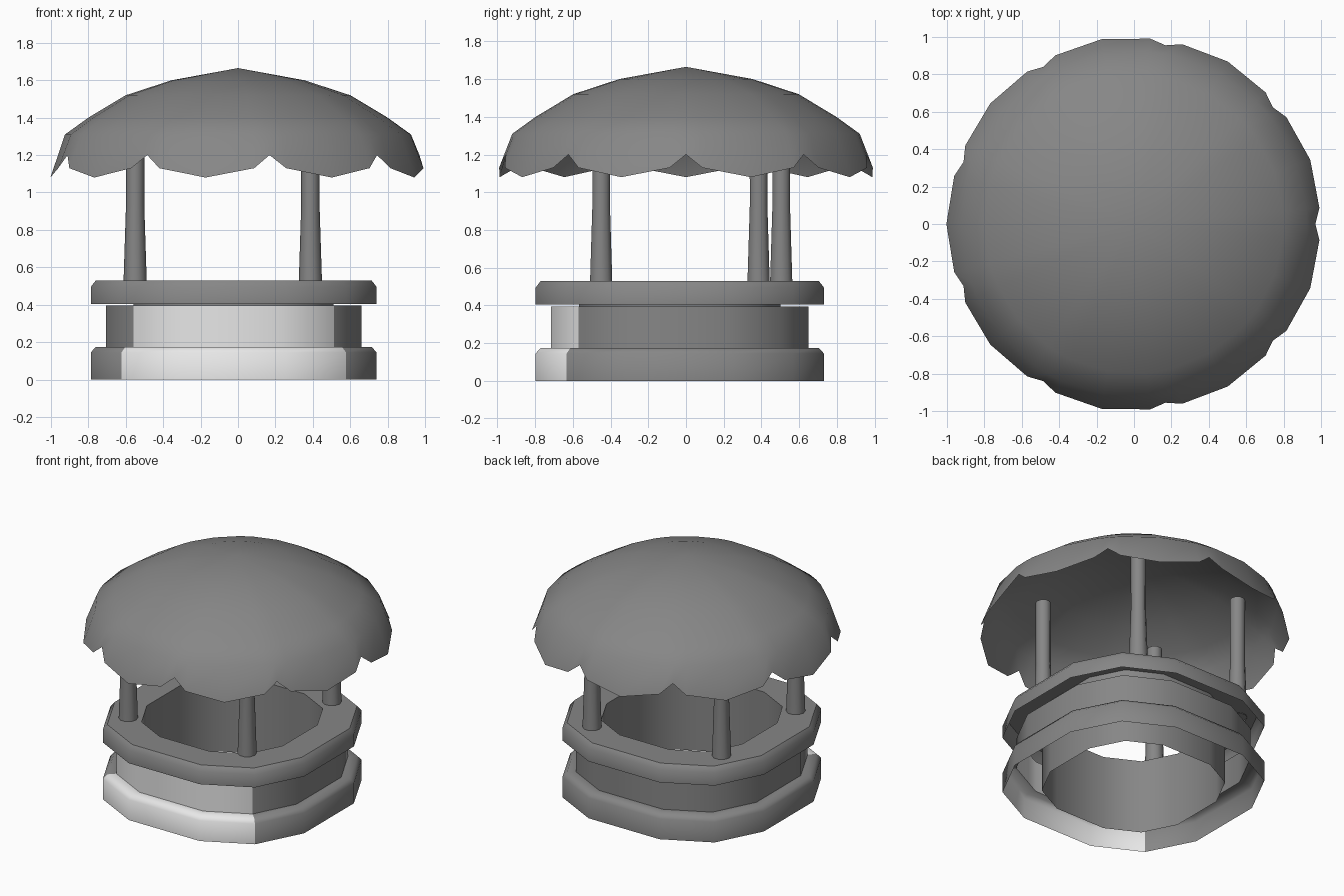
import bpy
import math

cube = bpy.data.objects.get("Cube")
if cube:
    bpy.data.objects.remove(cube)


def make_material(name, value):
    mat = bpy.data.materials.new(name)
    mat.use_nodes = True
    color = (value, value, value, 1)
    mat.diffuse_color = color
    mat.node_tree.nodes["Principled BSDF"].inputs["Base Color"].default_value = color
    return mat


grey = make_material("grey", 0.24)
white = make_material("white", 0.8)


def loft(name, loops, cap=False, apex=None):
    """Bridge equal-length closed loops with quads, optionally closed at the end."""
    n = len(loops[0])
    verts = [p for loop in loops for p in loop]
    faces = []
    for r in range(len(loops) - 1):
        for i in range(n):
            j = (i + 1) % n
            faces.append((r * n + i, r * n + j, (r + 1) * n + j, (r + 1) * n + i))
    last = (len(loops) - 1) * n
    if cap:
        faces.append(tuple(range(last, last + n)))
    if apex:
        verts.append(apex)
        faces += [(last + i, last + (i + 1) % n, len(verts) - 1) for i in range(n)]
    mesh = bpy.data.meshes.new(name)
    mesh.from_pydata(verts, [], faces)
    mesh.materials.append(grey)
    obj = bpy.data.objects.new(name, mesh)
    bpy.context.collection.objects.link(obj)
    bpy.ops.object.select_all(action='DESELECT')
    obj.select_set(True)
    bpy.context.view_layer.objects.active = obj
    bpy.ops.object.shade_smooth_by_angle(angle=math.radians(50))
    return obj


# Twelve-sided rounded-square outline shared by all the base rings
CX, CY = -0.023, -0.033
CORNER = [(0.764, -0.28), (0.764, 0.28), (0.6, 0.6)]


def outline(scale, z):
    points = []
    for k in range(4):
        c, s = round(math.cos(k * math.pi / 2)), round(math.sin(k * math.pi / 2))
        points += [(CX + scale * (c * x - s * y), CY + scale * (s * x + c * y), z)
                   for x, y in CORNER]
    return points


def base_ring(name, profile, white_front=False):
    obj = loft(name, [outline(s, z) for s, z in profile])
    if white_front:
        obj.data.materials.append(white)
        for face in obj.data.polygons:
            dx, dy = face.center.x - CX, face.center.y - CY
            face.material_index = int(dy < -abs(dx))
    return obj


base_ring("lower_band", [(1, 0), (1, 0.145), (0.965, 0.175), (0.895, 0.175)], True)
base_ring("middle_band", [(0.895, 0.175), (0.895, 0.395)], True)
base_ring("upper_rim", [(1, 0.405), (1, 0.495), (0.965, 0.53), (0.7, 0.53)])
base_ring("inner_wall", [(0.7, 0.53), (0.7, 0)])


# Tapered posts
def circle(x, y, radius, z, sides=10):
    step = 2 * math.pi / sides
    return [(x + radius * math.cos(i * step), y + radius * math.sin(i * step), z)
            for i in range(sides)]


POSTS = {"front_right_post": (-0.55, -0.45), "front_left_post": (0.387, -0.45),
         "back_right_post": (-0.55, 0.385), "back_left_post": (0.387, 0.505)}
for name, (x, y) in POSTS.items():
    profile = [(0.062, 0.525), (0.049, 0.93), (0.05, 1.4)]
    loft(name, [circle(x, y, r, z) for r, z in profile], cap=True)

# Domed canopy with nine scallops along its hem
HEM = [(0, 0.97, 1.2), (5, 0.995, 1.13), (20, 1.003, 1.08), (35, 0.995, 1.13)]
columns = [(math.radians(40 * k + a), r, z) for k in range(9) for a, r, z in HEM]
loops = [[(r * math.cos(a), r * math.sin(a), z) for a, r, z in columns]]
for radius, height in [(0.925, 1.31), (0.8, 1.4), (0.6, 1.52), (0.355, 1.6)]:
    loops.append([(radius * math.cos(a), radius * math.sin(a), height)
                  for a, _, _ in columns])
loft("canopy", loops, apex=(0, 0, 1.665))
